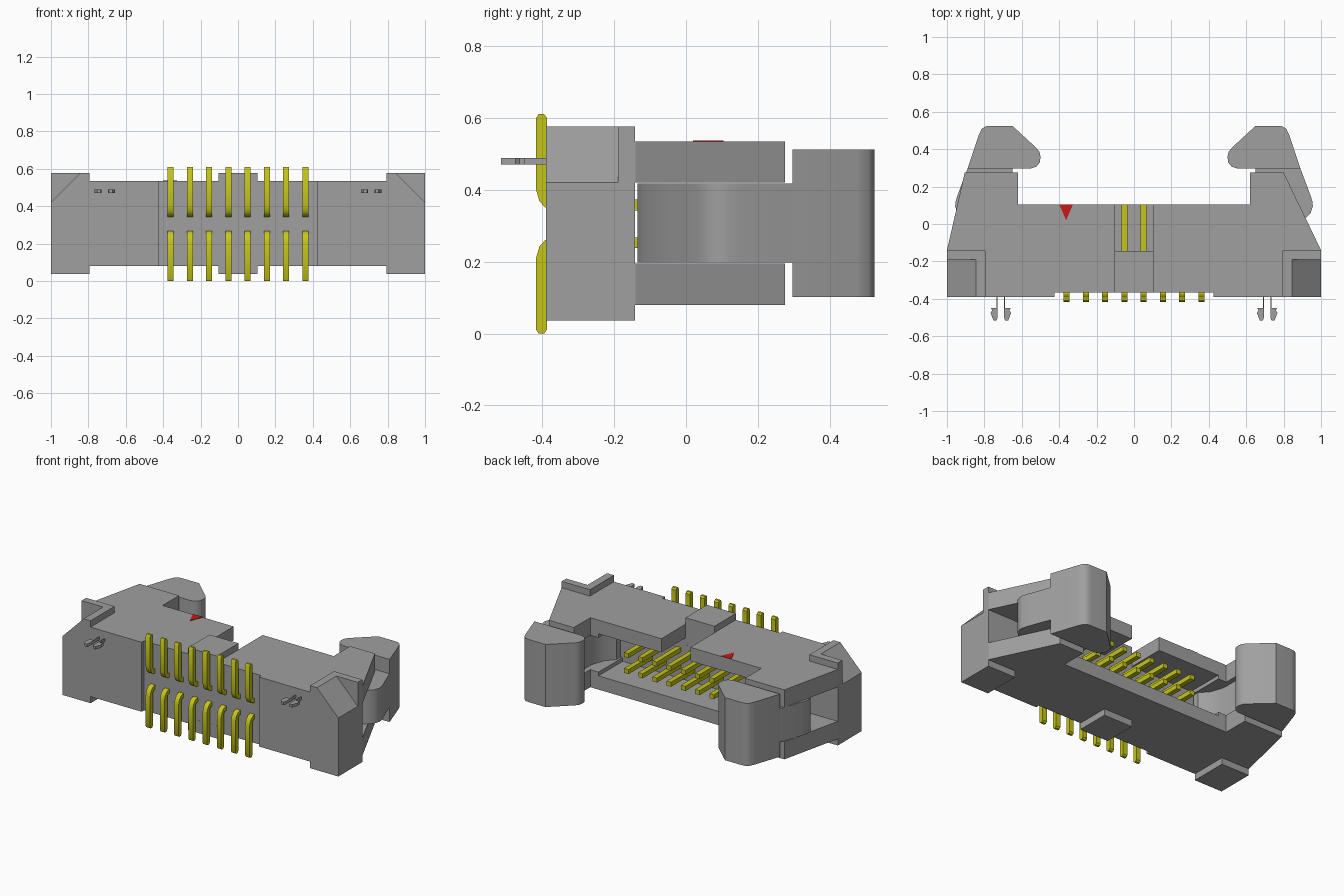
import bpy, bmesh, math
from mathutils import Vector

old = bpy.data.objects.get("Cube")
if old:
    bpy.data.objects.remove(old, do_unlink=True)


def material(name, rgb):
    m = bpy.data.materials.new(name)
    m.use_nodes = True
    m.diffuse_color = (*rgb, 1)
    m.node_tree.nodes["Principled BSDF"].inputs["Base Color"].default_value = (*rgb, 1)
    return m


GREY = material("grey plastic", (0.35, 0.35, 0.35))
GOLD = material("yellow metal", (0.56, 0.56, 0.01))
RED = material("red mark", (0.58, 0.01, 0.01))


def prism(name, pts, lo, hi, axis="z", mat=GREY, smooth=False):
    """Extrude a 2D outline along an axis from lo to hi."""
    place = {"x": lambda a, b, c: (c, a, b),
             "y": lambda a, b, c: (a, c, b),
             "z": lambda a, b, c: (a, b, c)}[axis]
    bm = bmesh.new()
    face = bm.faces.new([bm.verts.new(place(a, b, lo)) for a, b in pts])
    res = bmesh.ops.extrude_face_region(bm, geom=[face])
    moved = [g for g in res["geom"] if isinstance(g, bmesh.types.BMVert)]
    bmesh.ops.translate(bm, verts=moved, vec=Vector(place(0, 0, hi - lo)))
    bmesh.ops.recalc_face_normals(bm, faces=bm.faces)
    me = bpy.data.meshes.new(name)
    bm.to_mesh(me)
    bm.free()
    me.materials.append(mat)
    ob = bpy.data.objects.new(name, me)
    bpy.context.collection.objects.link(ob)
    if smooth:
        bpy.ops.object.select_all(action="DESELECT")
        ob.select_set(True)
        bpy.context.view_layer.objects.active = ob
        bpy.ops.object.shade_smooth_by_angle(angle=math.radians(35))
    return ob


def box(name, x0, x1, y0, y1, z0, z1):
    return prism(name, [(x0, y0), (x1, y0), (x1, y1), (x0, y1)], z0, z1)


def cut(ob, cutter):
    """Subtract a cutter for good and delete it."""
    cutter.hide_render = True
    mod = ob.modifiers.new("cut", "BOOLEAN")
    mod.operation, mod.solver, mod.object = "DIFFERENCE", "EXACT", cutter
    with bpy.context.temp_override(object=ob, active_object=ob):
        bpy.ops.object.modifier_apply(modifier="cut")
    bpy.data.objects.remove(cutter, do_unlink=True)


def mirrored(pts, s):
    return [(s * x, y) for x, y in pts]


# Housing: outline with two rear towers and a shallow front recess
housing = prism("housing", [
    (-0.85, -0.39), (-0.425, -0.39), (-0.425, -0.365), (0.425, -0.365),
    (0.425, -0.39), (0.85, -0.39), (0.85, -0.16), (1, -0.16), (1, -0.14),
    (0.80, 0.275), (0.62, 0.275), (0.62, 0.105), (-0.62, 0.105),
    (-0.62, 0.275), (-0.905, 0.275), (-1, -0.14), (-1, -0.16),
    (-0.85, -0.16)], 0.08, 0.535)
cut(housing, box("cavity", -0.56, 0.56, -0.145, 0.2, 0.17, 0.445))
cut(housing, box("key_notch", -0.105, 0.105, -0.1451, 0.2, 0.4, 0.6))
for s in (-1, 1):
    cut(housing, box("latch_slot", min(s * 0.5, s * 1.1), max(s * 0.5, s * 1.1),
                     -0.1449, 0.4, 0.195, 0.42))

# Raised pads at the middle of the top and bottom
box("top_key_block", -0.105, 0.105, -0.366, -0.145, 0.5, 0.577)
box("bottom_key_block", -0.105, 0.105, -0.366, -0.145, 0.037, 0.12)

# Latch lever and its hooked head, drawn for the left side
LEVER = [(0.885, 0.31), (0.945, 0.15), (0.955, 0.115), (0.956, 0.095),
         (0.945, 0.06), (0.915, 0.03), (0.86, 0.0), (0.78, -0.05),
         (0.66, -0.12), (0.57, -0.135), (0.57, -0.095), (0.62, -0.04),
         (0.65, 0.05), (0.65, 0.31)]
HEAD = [(0.89, 0.297), (0.83, 0.475), (0.815, 0.508), (0.795, 0.522),
        (0.77, 0.525), (0.65, 0.525), (0.52, 0.405), (0.505, 0.385),
        (0.5, 0.36), (0.503, 0.33), (0.52, 0.308), (0.55, 0.297)]
# One barbed prong of a board peg, around x = 0
PRONG = [(0.022, -0.38), (0.022, -0.45), (0.052, -0.45), (0.046, -0.463),
         (0.055, -0.475), (0.04, -0.515), (0.022, -0.515), (0.017, -0.50),
         (0.017, -0.38)]
BLOCK = [(0.795, 0.037), (1, 0.037), (1, 0.42), (0.845, 0.577), (0.795, 0.577)]

for s, side in ((1, "left"), (-1, "right")):
    # Chamfered end block with a full-height rib behind it
    prism(side + "_end_block", mirrored(BLOCK, s), -0.39, -0.189, "y")
    x0, x1 = sorted((s * 0.795, s))
    box(side + "_end_rib", x0, x1, -0.189, -0.142, 0.037, 0.577)
    prism(side + "_latch_lever", mirrored(LEVER, s), 0.198, 0.418, smooth=True)
    prism(side + "_latch_head", mirrored(HEAD, s), 0.102, 0.512, smooth=True)
    for t, which in ((1, "outer"), (-1, "inner")):
        prism(f"{side}_{which}_peg_prong",
              [(s * 0.712 + t * x, y) for x, y in PRONG], 0.47, 0.489)

# Bent contact pins: two rows of eight, profile in y-z
PIN = [(0.103, 0.343), (-0.37, 0.343), (-0.392, 0.351), (-0.408, 0.369),
       (-0.417, 0.40), (-0.417, 0.60), (-0.410, 0.611), (-0.395, 0.611),
       (-0.387, 0.60), (-0.387, 0.385), (-0.38, 0.373), (0.103, 0.373)]
for i in range(8):
    x = (i - 3.5) * 0.103
    for row in ("upper", "lower"):
        pts = [(y, z if row == "upper" else 0.611 - z) for y, z in PIN]
        prism(f"{row}_pin_{i + 1}", pts, x - 0.016, x + 0.016, "x", GOLD, True)

# Triangular first-pin mark on the top
prism("pin_one_mark", [(-0.40, 0.105), (-0.363, 0.02), (-0.326, 0.105)],
      0.533, 0.538, mat=RED)
